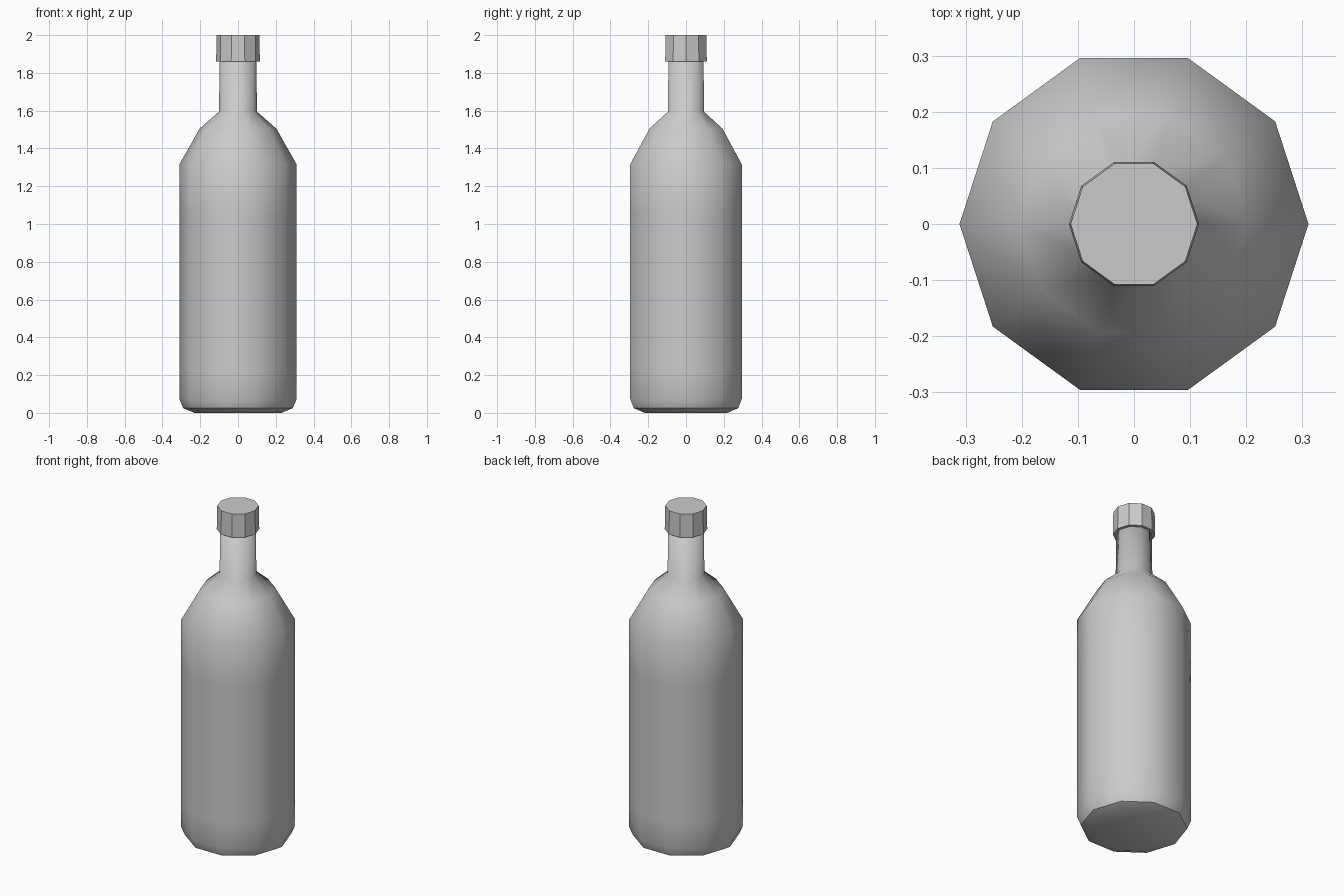
import bpy, bmesh, math

cube = bpy.data.objects.get("Cube")
if cube:
    bpy.data.objects.remove(cube, do_unlink=True)

SIDES = 10


def material(name, rgb):
    m = bpy.data.materials.new(name)
    m.use_nodes = True
    m.diffuse_color = (*rgb, 1)
    m.node_tree.nodes["Principled BSDF"].inputs["Base Color"].default_value = (*rgb, 1)
    return m


def lathe(name, profile, mat, smooth, sharp_rings=()):
    """Ten-sided turned solid from (radius, height) points, capped at both ends."""
    bm = bmesh.new()
    rings = []
    for r, z in profile:
        angles = [2 * math.pi * i / SIDES for i in range(SIDES)]
        rings.append([bm.verts.new((r * math.cos(a), r * math.sin(a), z)) for a in angles])
    for low, high in zip(rings, rings[1:]):
        for i in range(SIDES):
            j = (i + 1) % SIDES
            bm.faces.new((low[i], low[j], high[j], high[i]))
    bm.faces.new(rings[0][::-1])
    bm.faces.new(rings[-1])
    for f in bm.faces:
        f.smooth = smooth
    for k in sharp_rings:
        for i in range(SIDES):
            bm.edges.get((rings[k][i], rings[k][(i + 1) % SIDES])).smooth = False
    mesh = bpy.data.meshes.new(name)
    bm.to_mesh(mesh)
    bm.free()
    mesh.materials.append(mat)
    ob = bpy.data.objects.new(name, mesh)
    bpy.context.collection.objects.link(ob)
    return ob


grey = material("light grey", (0.6, 0.6, 0.6))

# Body: chamfered base, straight wall, rounded shoulder and slim neck
body = [(0.23, 0), (0.29, 0.025), (0.311, 0.075), (0.311, 0.23), (0.311, 1.05),
        (0.311, 1.315), (0.203, 1.505), (0.1, 1.595), (0.098, 1.87)]
lathe("bottle_body", body, grey, True, sharp_rings=(1,))

# Faceted cap with a slight taper
lathe("bottle_cap", [(0.116, 1.86), (0.113, 2.0)], grey, False)
